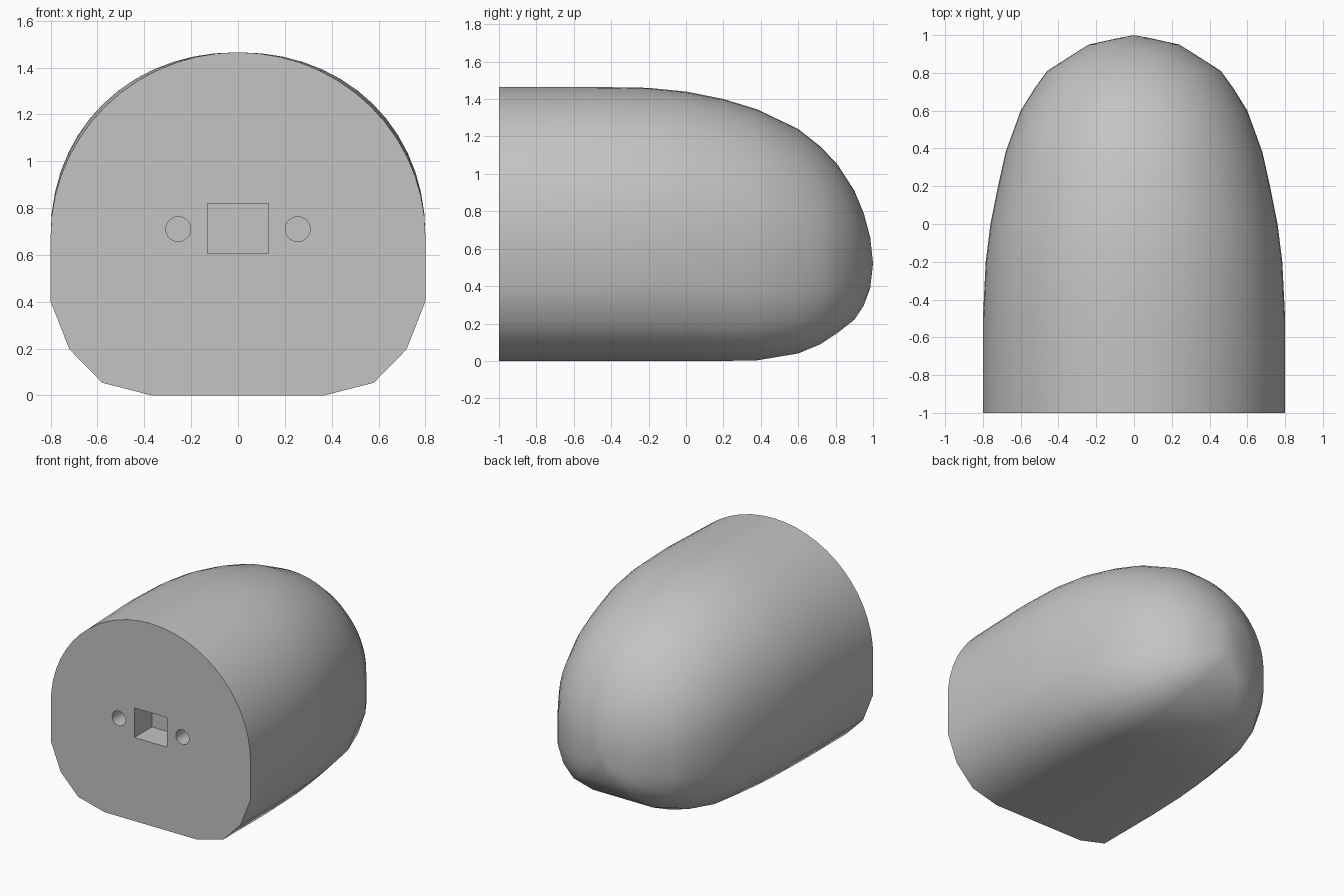
import bpy
import bmesh
import math

cube = bpy.data.objects.get("Cube")
if cube:
    bpy.data.objects.remove(cube, do_unlink=True)

grey = bpy.data.materials.new("plain grey")
grey.use_nodes = True
grey.diffuse_color = (0.55, 0.55, 0.55, 1)
grey.node_tree.nodes["Principled BSDF"].inputs["Base Color"].default_value = grey.diffuse_color


def section(y, half_width, top, bottom, middle, power):
    """Ring with a domed upper half and a chamfered flat underside."""
    steps = 28
    ring = []
    for i in range(steps + 1):
        a = math.pi * i / steps
        c, s = math.cos(a), max(math.sin(a), 0)
        x = math.copysign(abs(c) ** power, c) * half_width
        ring.append((x, y, middle + (top - middle) * s ** power))
    lower = [(1, 0.59), (0.9, 0.29), (0.725, 0.08), (0.46, 0)]
    drop = middle - bottom
    ring += [(-u * half_width, y, bottom + v * drop) for u, v in lower]
    ring += [(u * half_width, y, bottom + v * drop) for u, v in reversed(lower)]
    return ring


# Body stations: y, half width, top, bottom, widest height, roundness power
stations = [
    (-1, 0.8, 1.465, 0, 0.68, 1),
    (-0.5, 0.8, 1.465, 0, 0.68, 0.95),
    (-0.2, 0.785, 1.46, 0, 0.67, 0.94),
    (0, 0.76, 1.44, 0, 0.66, 0.94),
    (0.2, 0.72, 1.4, 0, 0.64, 0.95),
    (0.38, 0.68, 1.345, 0.003, 0.62, 0.96),
    (0.6, 0.6, 1.24, 0.04, 0.59, 0.97),
    (0.72, 0.525, 1.145, 0.09, 0.57, 1),
    (0.81, 0.46, 1.05, 0.15, 0.56, 1),
    (0.9, 0.32, 0.91, 0.22, 0.54, 1),
    (0.95, 0.24, 0.79, 0.295, 0.53, 1),
    (0.985, 0.08, 0.66, 0.39, 0.52, 1),
]

bm = bmesh.new()
rings = [[bm.verts.new(p) for p in section(*s)] for s in stations]
tip = bm.verts.new((0, 1, 0.52))
count = len(rings[0])
bm.faces.new(rings[0])
for i in range(count):
    j = (i + 1) % count
    for a, b in zip(rings, rings[1:]):
        bm.faces.new((a[i], a[j], b[j], b[i]))
    bm.faces.new((rings[-1][i], rings[-1][j], tip))
bmesh.ops.recalc_face_normals(bm, faces=bm.faces)
mesh = bpy.data.meshes.new("rounded_body")
bm.to_mesh(mesh)
bm.free()
body = bpy.data.objects.new("rounded_body", mesh)
bpy.context.collection.objects.link(body)
mesh.materials.append(grey)

# Cutters for the rectangular socket and the two round holes
depth = 0.2
bpy.ops.mesh.primitive_cube_add(size=1, location=(0, -1, 0.712))
socket = bpy.context.object
socket.name = "socket_cutter"
socket.scale = (0.26, 2 * depth, 0.214)
cutters = [socket]
for side, label in ((1, "left"), (-1, "right")):
    bpy.ops.mesh.primitive_cylinder_add(
        vertices=32, radius=0.053, depth=2 * depth,
        location=(side * 0.255, -1, 0.71), rotation=(math.pi / 2, 0, 0))
    hole = bpy.context.object
    hole.name = label + "_hole_cutter"
    cutters.append(hole)

bpy.ops.object.select_all(action='DESELECT')
body.select_set(True)
bpy.context.view_layer.objects.active = body
for cutter in cutters:
    cutter.hide_render = True
    cutter.data.materials.append(grey)
    mod = body.modifiers.new(cutter.name, 'BOOLEAN')
    mod.operation = 'DIFFERENCE'
    mod.solver = 'EXACT'
    mod.object = cutter
    bpy.ops.object.modifier_apply(modifier=mod.name)
for cutter in cutters:
    bpy.data.objects.remove(cutter, do_unlink=True)

bpy.ops.object.shade_smooth_by_angle(angle=math.radians(40))
